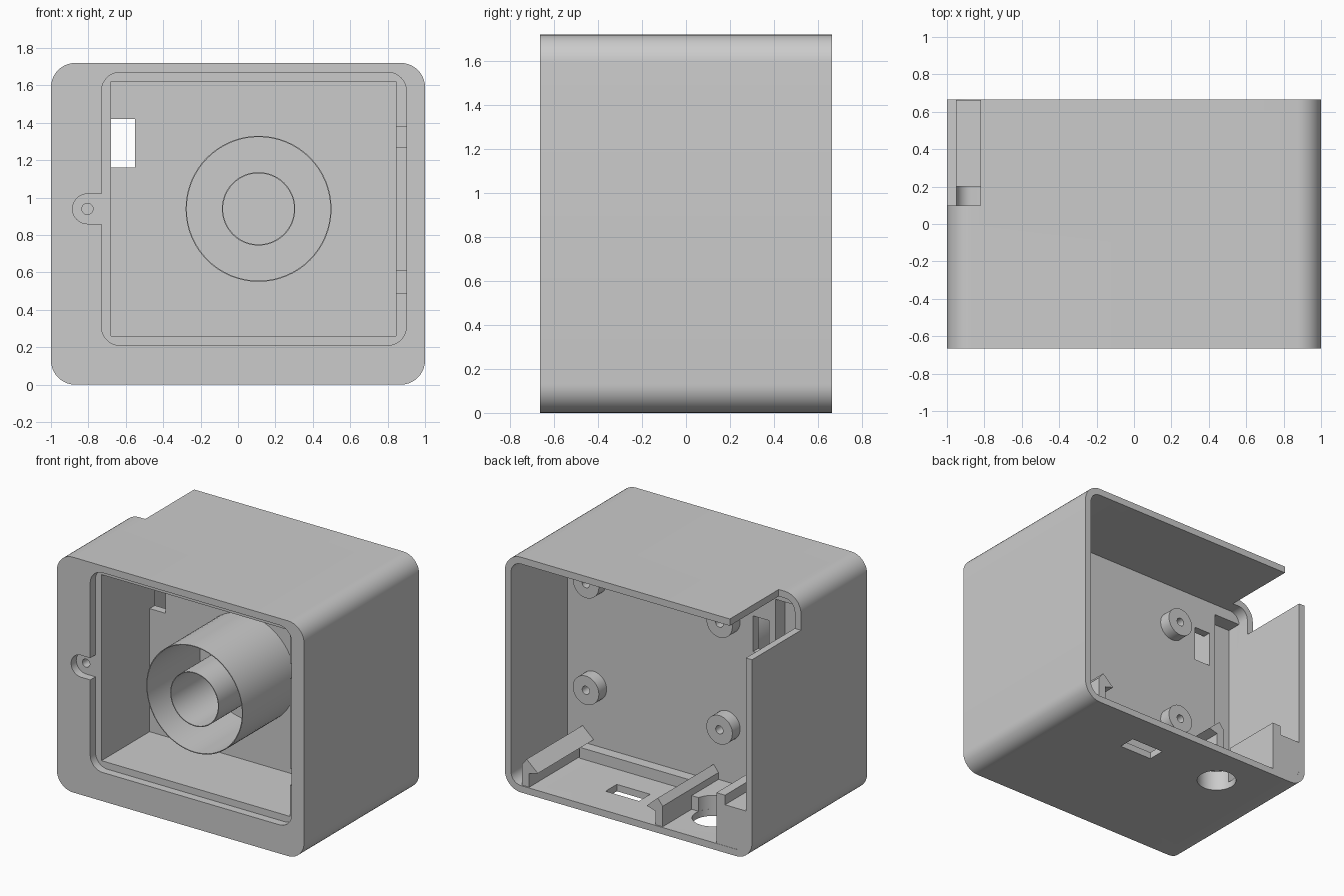
import bpy, bmesh, math

if "Cube" in bpy.data.objects:
    bpy.data.objects.remove(bpy.data.objects["Cube"])

grey = bpy.data.materials.new("light_grey_plastic")
grey.use_nodes = True
grey.diffuse_color = (0.6, 0.6, 0.6, 1)
grey.node_tree.nodes["Principled BSDF"].inputs["Base Color"].default_value = (0.6, 0.6, 0.6, 1)

FRONT, BACK, PANEL = -0.665, 0.665, 0.01
HUB_X, HUB_Z = 0.11, 0.94


def prism(name, pts, y0, y1):
    """Extrude an x-z outline from y0 to y1."""
    bm = bmesh.new()
    face = bm.faces.new([bm.verts.new((x, y0, z)) for x, z in pts])
    new = bmesh.ops.extrude_face_region(bm, geom=[face])["geom"]
    verts = [v for v in new if isinstance(v, bmesh.types.BMVert)]
    bmesh.ops.translate(bm, verts=verts, vec=(0, y1 - y0, 0))
    bmesh.ops.recalc_face_normals(bm, faces=bm.faces)
    mesh = bpy.data.meshes.new(name)
    bm.to_mesh(mesh)
    bm.free()
    mesh.materials.append(grey)
    ob = bpy.data.objects.new(name, mesh)
    bpy.context.collection.objects.link(ob)
    return ob


def rounded(x0, x1, z0, z1, r, n=10):
    pts = []
    corners = [(x1 - r, z1 - r), (x0 + r, z1 - r), (x0 + r, z0 + r), (x1 - r, z0 + r)]
    for q, (cx, cz) in enumerate(corners):
        for i in range(n + 1):
            a = (q + i / n) * math.pi / 2
            pts.append((cx + r * math.cos(a), cz + r * math.sin(a)))
    return pts


def circle(cx, cz, r, n=64):
    return [(cx + r * math.cos(2 * math.pi * i / n), cz + r * math.sin(2 * math.pi * i / n))
            for i in range(n)]


def box(name, x0, x1, y0, y1, z0, z1):
    return prism(name, [(x0, z0), (x1, z0), (x1, z1), (x0, z1)], y0, y1)


def upright(name, x, y, r, z0, z1):
    """Vertical cylinder."""
    ob = prism(name, circle(0, 0, r), z0, z1)
    for v in ob.data.vertices:
        v.co = (x + v.co.x, y - v.co.z, v.co.y)
    return ob


def cut(target, *cutters):
    for c in cutters:
        c.hide_render = True
        mod = target.modifiers.new("cut", 'BOOLEAN')
        mod.operation = 'DIFFERENCE'
        mod.solver = 'EXACT'
        mod.object = c
        bpy.context.view_layer.objects.active = target
        bpy.ops.object.modifier_apply(modifier=mod.name)
        bpy.data.objects.remove(c)


def smooth(ob):
    bpy.ops.object.select_all(action='DESELECT')
    ob.select_set(True)
    bpy.context.view_layer.objects.active = ob
    bpy.ops.object.shade_smooth_by_angle(angle=math.radians(30))


# Housing with front compartment and open back
housing = prism("housing", rounded(-1, 1, 0, 1.72, 0.13), FRONT, BACK)
cut(housing,
    prism("back_cavity", rounded(-0.95, 0.95, 0.05, 1.67, 0.08), PANEL, 0.8),
    box("side_channel", -0.95, -0.73, -0.1, 0.1, 0.13, 1.59),
    prism("door_recess", rounded(-0.73, 0.9, 0.21, 1.67, 0.1), -0.8, FRONT + 0.06),
    box("compartment", -0.68, 0.845, -0.8, -0.05, 0.26, 1.62),
    box("upper_catch_slot", 0.8, 0.9, -0.8, -0.5, 1.27, 1.38),
    box("lower_catch_slot", 0.8, 0.9, -0.8, -0.5, 0.49, 0.61),
    prism("screw_tab_recess",
          [(-0.7, 0.86), (-0.7, 1.02)]
          + [(-0.805 - 0.08 * math.sin(i * math.pi / 12), 0.94 + 0.08 * math.cos(i * math.pi / 12))
             for i in range(13)], -0.8, FRONT + 0.06),
    prism("screw_hole", circle(-0.805, 0.94, 0.03, 24), -0.8, -0.3),
    box("cable_window", -0.68, -0.55, -0.2, 0.1, 1.16, 1.42),
    box("corner_notch", -1.1, -0.82, 0.1, 0.8, 1.47, 1.8),
    upright("cable_hole", -0.46, 0.35, 0.136, -0.1, 0.1),
    box("switch_hole", 0.09, 0.36, 0.285, 0.415, -0.1, 0.1))
smooth(housing)

# Hub: two thin concentric tubes in the compartment
for name, r in (("outer_tube", 0.39), ("inner_tube", 0.196)):
    tube = prism(name, circle(HUB_X, HUB_Z, r), FRONT + 0.005, -0.045)
    cut(tube, prism("bore", circle(HUB_X, HUB_Z, r - 0.006), -0.8, 0.1))
    smooth(tube)

# Standoffs on the inner panel
for x in (-0.34, 0.74):
    for z in (0.565, 1.345):
        post = prism("standoff", circle(x, z, 0.105, 40), PANEL - 0.01, 0.1)
        cut(post, prism("bore", circle(x, z, 0.03, 24), 0.02, 0.2))
        smooth(post)

# Hooked rails facing each other on the floor
for name, x, s in (("left_rail", 0.81, 1), ("right_rail", -0.21, -1)):
    prism(name, [(x, 0.04), (x, 0.15), (x - s * 0.07, 0.17), (x + s * 0.02, 0.25),
                 (x + s * 0.06, 0.2), (x + s * 0.06, 0.04)], PANEL - 0.005, BACK - 0.01)

# Raised ledges along the panel foot
box("floor_ledge", -0.25, 0.8, PANEL - 0.005, 0.09, 0.04, 0.13)
ledge = box("hole_ledge", -0.72, -0.26, PANEL - 0.005, 0.32, 0.04, 0.15)
cut(ledge, upright("clearance", -0.46, 0.35, 0.137, -0.1, 0.3))
smooth(ledge)

# Stepped corner block
prism("corner_block", [(-0.71, 0.04), (-0.71, 0.42), (-0.78, 0.42), (-0.78, 0.35),
                       (-0.96, 0.35), (-0.96, 0.1), (-0.9, 0.04)], 0.2, BACK - 0.002)
